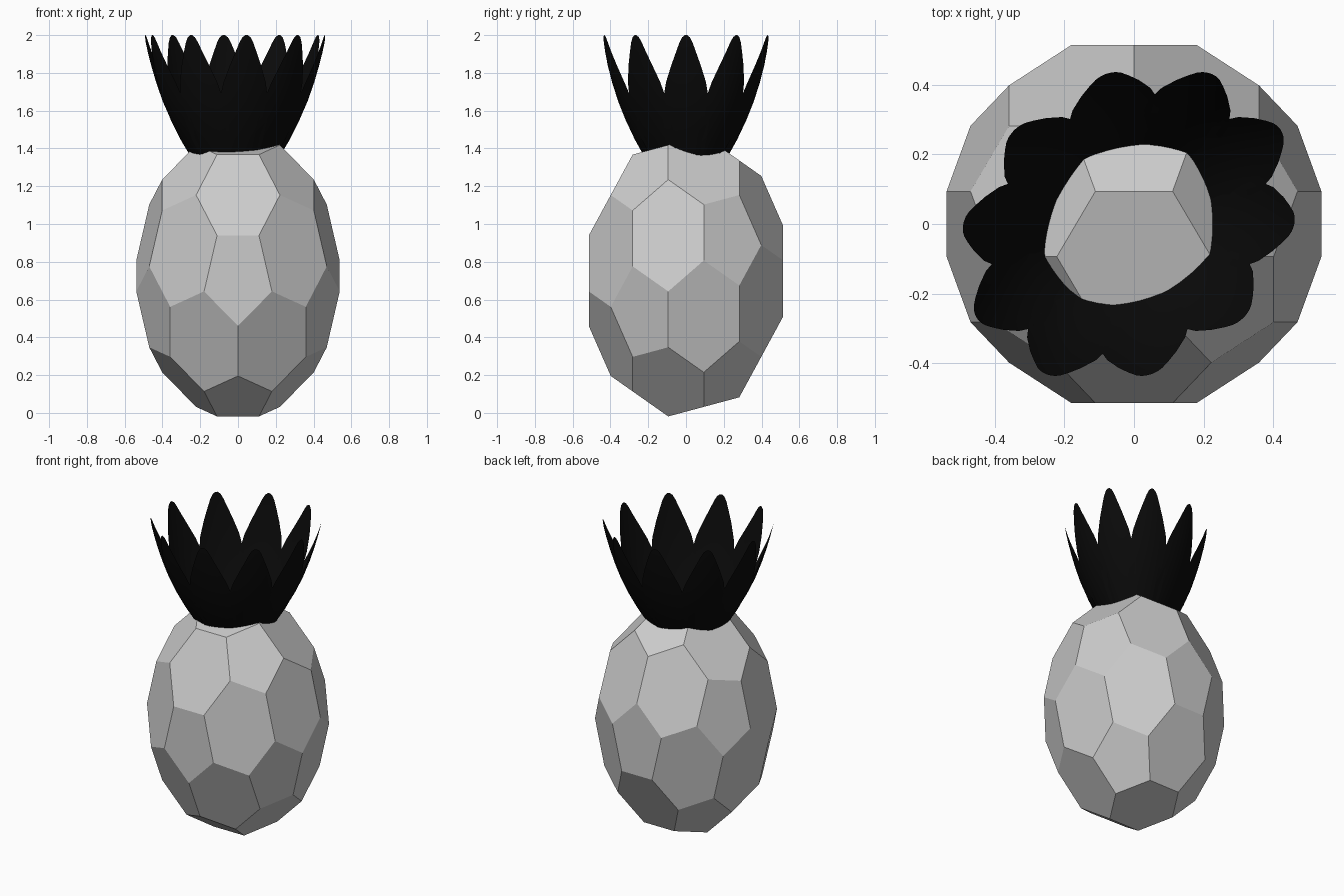
import bpy, bmesh
from math import sin, cos, pi, radians, sqrt
from mathutils import Vector

if "Cube" in bpy.data.objects:
    bpy.data.objects.remove(bpy.data.objects["Cube"])


def add_object(name, bm):
    mesh = bpy.data.meshes.new(name)
    bm.to_mesh(mesh)
    bm.free()
    ob = bpy.data.objects.new(name, mesh)
    bpy.context.collection.objects.link(ob)
    return ob


# Fruit body: stretched truncated icosahedron, pentagons facing front and back
s5 = 1 / sqrt(5)
corners = [Vector((0, -1, 0))]
for i in range(5):
    a = 2 * pi * i / 5
    corners.append(Vector((2 * s5 * sin(a), -s5, -2 * s5 * cos(a))))
corners += [-c for c in corners]
bm = bmesh.new()
for p in corners:
    for q in corners:
        if 0.1 < (p - q).length < 1.1:
            bm.verts.new(p.lerp(q, 1 / 3))
bmesh.ops.convex_hull(bm, input=bm.verts[:])
bmesh.ops.dissolve_limit(bm, angle_limit=0.02, verts=bm.verts[:], edges=bm.edges[:])
for v in bm.verts:
    v.co = Vector((v.co.x * 0.633, v.co.y * 0.631, v.co.z * 0.888 + 0.725))
bmesh.ops.recalc_face_normals(bm, faces=bm.faces[:])
add_object("fruit_body", bm)

# Crown: ring of ten curved leaves; rows are (radius, height, half width)
profile = [(0.215, 1.355, 0.085), (0.27, 1.45, 0.108), (0.32, 1.55, 0.122),
           (0.362, 1.65, 0.122), (0.395, 1.75, 0.106), (0.42, 1.84, 0.078),
           (0.437, 1.91, 0.053), (0.448, 1.96, 0.035), (0.453, 1.988, 0.021),
           (0.455, 2.0, 0.006)]
COLS = 6
bm = bmesh.new()
for k in range(10):
    a = radians(36 * k)
    out, side = Vector((cos(a), sin(a), 0)), Vector((-sin(a), cos(a), 0))
    rows = []
    for r, z, w in profile:
        row = []
        for j in range(COLS + 1):
            t = w * (2 * j / COLS - 1)
            p = out * (r - 1.6 * t * t) + side * t
            # the whole crown leans slightly in plan
            row.append(bm.verts.new((1.045 * p.x + 0.2 * p.y - 0.015, p.y, z)))
        rows.append(row)
    for lo, hi in zip(rows, rows[1:]):
        for j in range(COLS):
            bm.faces.new((lo[j], lo[j + 1], hi[j + 1], hi[j]))
for f in bm.faces:
    f.smooth = True
crown = add_object("leaf_crown", bm)

mat = bpy.data.materials.new("dark_leaf")
mat.diffuse_color = (0.003, 0.003, 0.003, 1)
mat.use_nodes = True
mat.node_tree.nodes["Principled BSDF"].inputs["Base Color"].default_value = mat.diffuse_color
crown.data.materials.append(mat)
